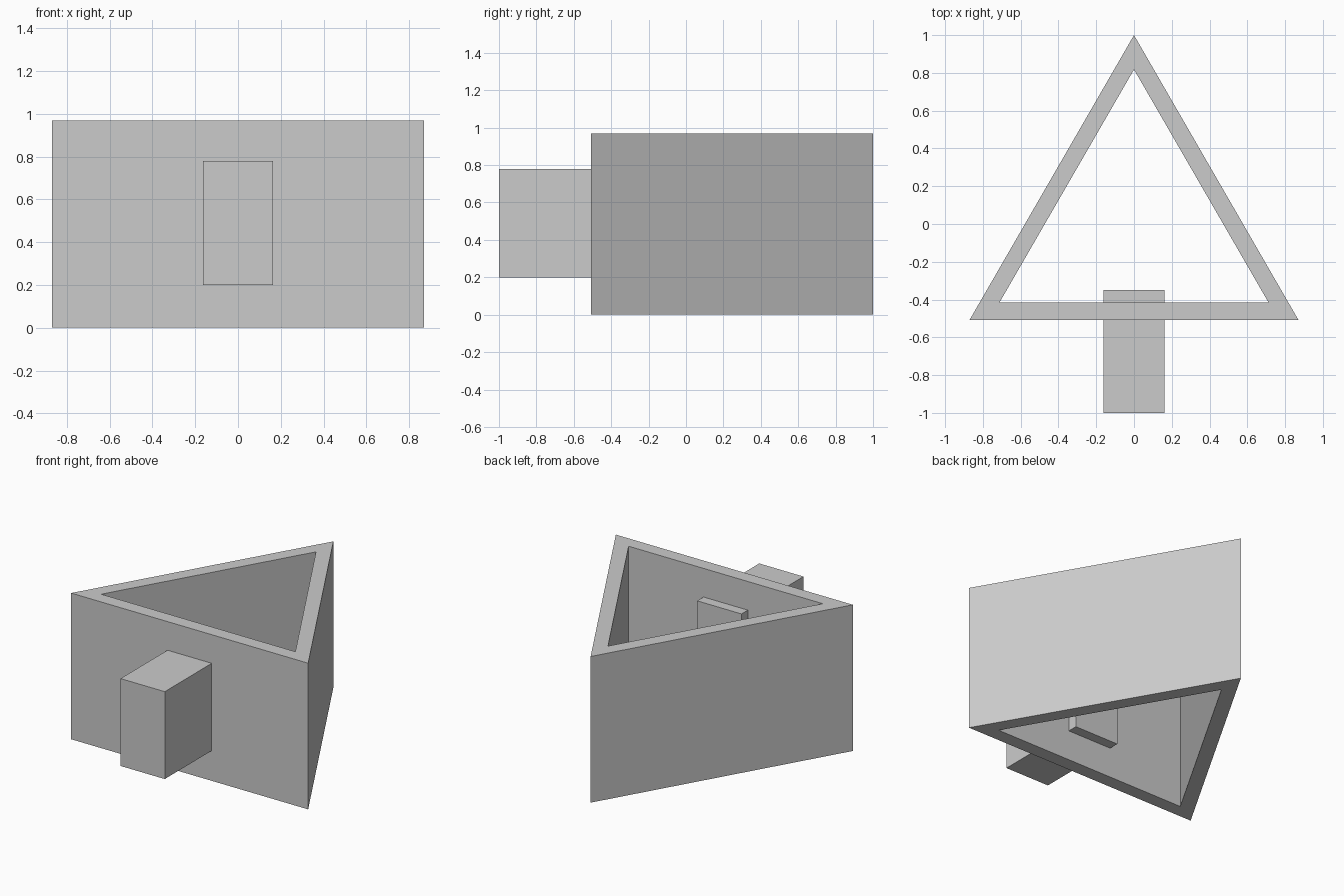
import bpy
import bmesh
from math import sin, cos, radians

cube = bpy.data.objects.get("Cube")
if cube:
    bpy.data.objects.remove(cube, do_unlink=True)

GREY = (0.6, 0.6, 0.6, 1.0)
HEIGHT = 0.97
CENTRE_Y = -0.005

grey = bpy.data.materials.new("plain grey")
grey.use_nodes = True
grey.diffuse_color = GREY
grey.node_tree.nodes["Principled BSDF"].inputs["Base Color"].default_value = GREY


def add_object(name, bm):
    bmesh.ops.recalc_face_normals(bm, faces=bm.faces)
    mesh = bpy.data.meshes.new(name)
    bm.to_mesh(mesh)
    bm.free()
    mesh.materials.append(grey)
    obj = bpy.data.objects.new(name, mesh)
    bpy.context.collection.objects.link(obj)
    return obj


def triangle(bm, radius, z):
    # Equilateral ring of vertices with one corner pointing to the back
    angles = [radians(90 + 120 * i) for i in range(3)]
    return [bm.verts.new((radius * cos(a), CENTRE_Y + radius * sin(a), z)) for a in angles]


# Triangular wall, open at the top and the bottom
bm = bmesh.new()
loops = [triangle(bm, 1.005, 0), triangle(bm, 1.005, HEIGHT),
         triangle(bm, 0.823, HEIGHT), triangle(bm, 0.823, 0)]
for a, b in zip(loops, loops[1:] + loops[:1]):
    for i in range(3):
        j = (i + 1) % 3
        bm.faces.new((a[i], a[j], b[j], b[i]))
add_object("triangular_wall", bm)

# Block passing through the front wall
bm = bmesh.new()
bmesh.ops.create_cube(bm, size=1)
bmesh.ops.scale(bm, vec=(0.325, 0.65, 0.58), verts=bm.verts)
bmesh.ops.translate(bm, vec=(0, -0.675, 0.49), verts=bm.verts)
add_object("front_block", bm)
